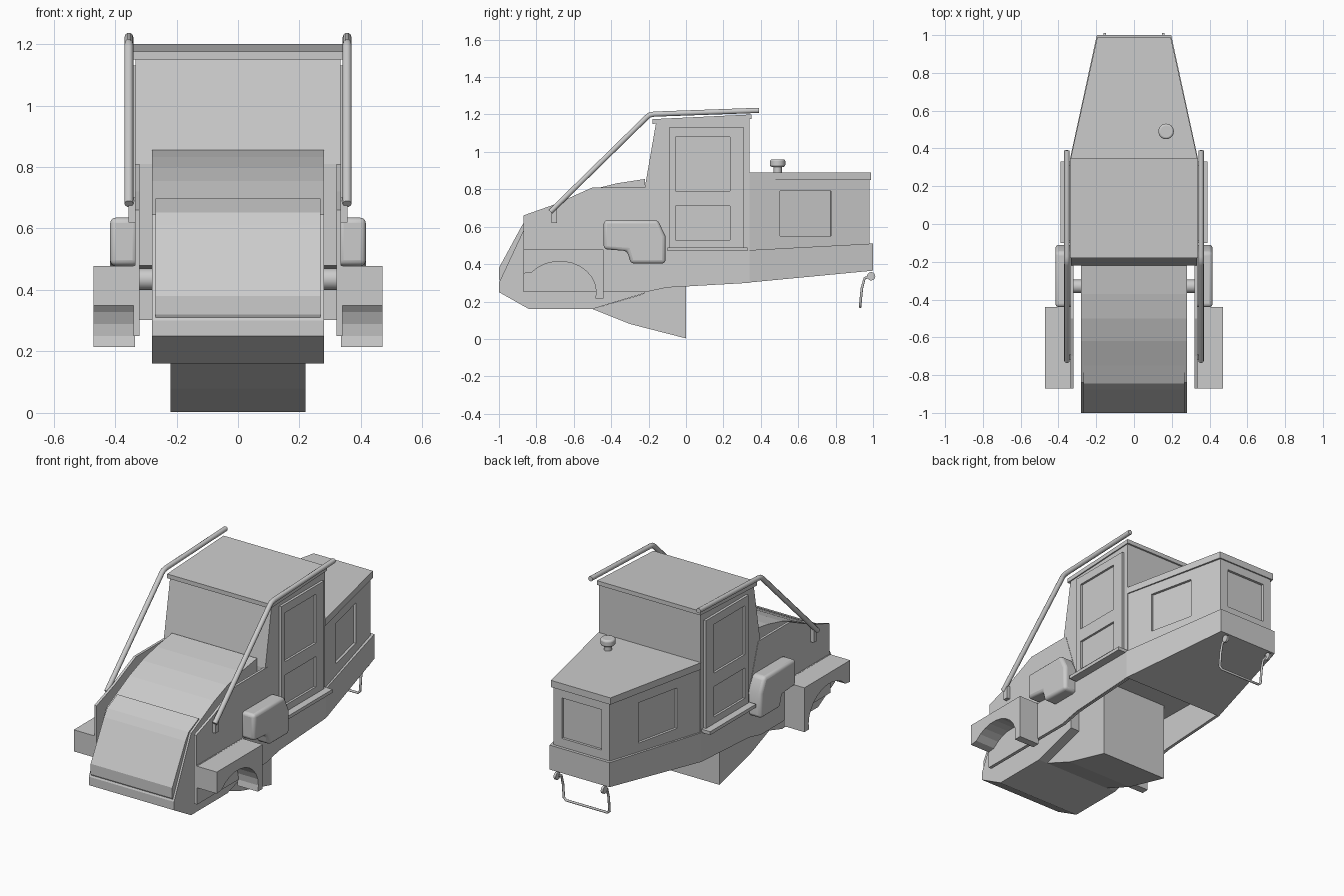
import bpy, bmesh, math
from mathutils import Vector, Matrix

if "Cube" in bpy.data.objects:
    bpy.data.objects.remove(bpy.data.objects["Cube"], do_unlink=True)

GREY = (0.6, 0.6, 0.6, 1)
paint = bpy.data.materials.new("plain grey")
paint.use_nodes = True
paint.diffuse_color = GREY
paint.node_tree.nodes["Principled BSDF"].inputs["Base Color"].default_value = GREY


def finish(name, bm, mirror=False, bevel=0, smooth=False):
    bmesh.ops.recalc_face_normals(bm, faces=bm.faces)
    mesh = bpy.data.meshes.new(name)
    bm.to_mesh(mesh)
    bm.free()
    mesh.materials.append(paint)
    ob = bpy.data.objects.new(name, mesh)
    bpy.context.collection.objects.link(ob)
    if bevel:
        mod = ob.modifiers.new("bevel", "BEVEL")
        mod.width, mod.segments = bevel, 3
    if mirror:
        mod = ob.modifiers.new("mirror", "MIRROR")
        mod.use_mirror_merge = False
    if smooth or bevel:
        bpy.ops.object.select_all(action="DESELECT")
        ob.select_set(True)
        bpy.context.view_layer.objects.active = ob
        bpy.ops.object.shade_smooth_by_angle(angle=math.radians(35))
    return ob


def prism(name, profile, x0, x1, **kw):
    """Side profile (y, z) extruded across x."""
    bm = bmesh.new()
    face = bm.faces.new([bm.verts.new((x0, y, z)) for y, z in profile])
    out = bmesh.ops.extrude_face_region(bm, geom=[face])["geom"]
    moved = [v for v in out if isinstance(v, bmesh.types.BMVert)]
    bmesh.ops.translate(bm, verts=moved, vec=(x1 - x0, 0, 0))
    return finish(name, bm, **kw)


def taper(name, front, back, **kw):
    """Box between two cross-sections (y, half width, bottom, top)."""
    bm = bmesh.new()
    rings = []
    for y, w, lo, hi in (front, back):
        rings.append([bm.verts.new(p) for p in
                      ((-w, y, lo), (w, y, lo), (w, y, hi), (-w, y, hi))])
    a, b = rings
    bm.faces.new(a)
    bm.faces.new(b)
    for i in range(4):
        j = (i + 1) % 4
        bm.faces.new((a[i], a[j], b[j], b[i]))
    return finish(name, bm, **kw)


def cylinder(name, center, radius, depth, axis="Z", **kw):
    bm = bmesh.new()
    rot = Matrix.Rotation(math.pi / 2, 4, "Y") if axis == "X" else Matrix()
    bmesh.ops.create_cone(bm, cap_ends=True, segments=24, radius1=radius,
                          radius2=radius, depth=depth,
                          matrix=Matrix.Translation(center) @ rot)
    return finish(name, bm, smooth=True, **kw)


def tube(name, points, radius, mirror=False):
    curve = bpy.data.curves.new(name, "CURVE")
    curve.dimensions = "3D"
    curve.bevel_depth, curve.bevel_resolution = radius, 3
    curve.use_fill_caps = True
    spline = curve.splines.new("POLY")
    spline.points.add(len(points) - 1)
    for p, co in zip(spline.points, points):
        p.co = (*co, 1)
    curve.materials.append(paint)
    ob = bpy.data.objects.new(name, curve)
    bpy.context.collection.objects.link(ob)
    if mirror:
        ob.modifiers.new("mirror", "MIRROR").use_mirror_merge = False
    return ob


def cut(target, center, size, turn=0):
    """Cut a box-shaped recess."""
    bm = bmesh.new()
    bmesh.ops.create_cube(bm, size=1, matrix=Matrix.Translation(center)
                          @ Matrix.Rotation(turn, 4, "Z")
                          @ Matrix.Diagonal((*size, 1)))
    cutter = finish("recess_cutter", bm)
    cutter.hide_render = True
    mod = target.modifiers.new("recess", "BOOLEAN")
    mod.operation, mod.solver, mod.object = "DIFFERENCE", "EXACT", cutter
    target.modifiers.move(len(target.modifiers) - 1, 0)
    bpy.context.view_layer.objects.active = target
    bpy.ops.object.modifier_apply(modifier=mod.name)
    bpy.data.objects.remove(cutter, do_unlink=True)


# Front hood with its raised sloping cover
prism("front_hood", [(-1, .25), (-1, .30), (-.86, .60), (-.84, .645), (-.75, .69),
                     (-.62, .755), (-.5, .80), (-.37, .832), (-.22, .855),
                     (-.22, .245), (-.5, .16), (-.84, .16)], -.28, .28)
prism("hood_cover", [(-.99, .30), (-1, .32), (-1, .38), (-.875, .61), (-.845, .652),
                     (-.75, .697), (-.75, .66), (-.82, .62)], -.268, .268)

# Thin side panels and their lower skirts
prism("side_panel", [(-.87, .25), (-.87, .66), (-.7, .72), (-.5, .81), (-.2, .81),
                     (-.1, .5), (.34, .48), (.34, .30), (-.1, .275), (-.22, .25)],
      .32, .335, mirror=True)
prism("side_skirt", [(-.87, .25), (-.87, .48), (.34, .475), (.34, .302),
                     (-.1, .277), (-.22, .25)], .333, .34, mirror=True)

# Cab and roof
prism("cab", [(-.22, .48), (-.22, .81), (-.16, 1.157), (.34, 1.182), (.34, .47)],
      -.333, .333)
prism("roof", [(-.18, 1.15), (-.18, 1.175), (.35, 1.2), (.35, 1.175)], -.34, .34)

# Doors with recessed window and lower panel
door = prism("door", [(-.09, .49), (-.09, 1.13), (.31, 1.13), (.31, .49)],
             .325, .348, mirror=True)
cut(door, (.35, .09, .935), (.03, .29, .29))
cut(door, (.35, .09, .62), (.03, .29, .18))
prism("door_step", [(-.1, .47), (-.1, .49), (.33, .49), (.33, .47)],
      .33, .39, mirror=True)

# Engine housing with shallow vent recesses
engine = taper("engine_housing", (.34, .33, .44, .86), (.98, .185, .48, .86))
slope = math.atan2(.145, .64)
for side in (-1, 1):
    cut(engine, (side * .262, .64, .67), (.03, .28, .24), side * slope)
cut(engine, (0, .98, .68), (.26, .03, .24))
taper("engine_lid", (.34, .337, .85, .89), (.988, .195, .85, .89))
taper("rear_skirt", (.34, .34, .302, .475), (1, .197, .365, .51))
cylinder("filler_neck", (.17, .49, .905), .022, .04)
cylinder("filler_cap", (.17, .49, .94), .041, .04, bevel=.01)

# Belly tank and cross axle
prism("belly_tank", [(-.5, .16), (-.3, .08), (0, .003), (0, .48), (-.23, .48),
                     (-.23, .24)], -.22, .22)
cylinder("cross_axle", (0, -.33, .435), .035, .65, "X")

# Wheel arches
arch = [(-.87 + .195 * (1 - math.cos(t)), .25 + .165 * math.sin(t))
        for t in (math.radians(40 + 14 * i) for i in range(11))]
arch = [(-.87, .35)] + [p for p in arch if p[0] > -.83] + [(-.485, .215)]
prism("wheel_arch", arch + [(-.44, .215), (-.44, .478), (-.87, .478)],
      .335, .47, mirror=True)

# Rounded side boxes
prism("side_box", [(-.44, .635), (-.15, .635), (-.11, .55), (-.11, .403),
                   (-.295, .403), (-.315, .47), (-.44, .48)],
      .325, .416, mirror=True, bevel=.018)

# Guard rails and the posts that hold them
tube("guard_rail", [(.355, -.725, .68), (.355, -.21, 1.185), (.355, -.195, 1.197),
                    (.355, -.17, 1.202), (.355, .39, 1.222)], .0145, mirror=True)
prism("rail_post", [(-.72, .62), (-.72, .69), (-.69, .7), (-.69, .62)],
      .333, .357, mirror=True)

# Rear drawbar loop and lugs
cylinder("loop_lug", (.155, .99, .335), .022, .014, "X", mirror=True)
half = [(.15, .985, .335), (.15, .955, .325), (.15, .94, .27), (.15, .932, .185),
        (.135, .931, .172)]
tube("drawbar_loop", half + [(-x, y, z) for x, y, z in reversed(half)], .007)
